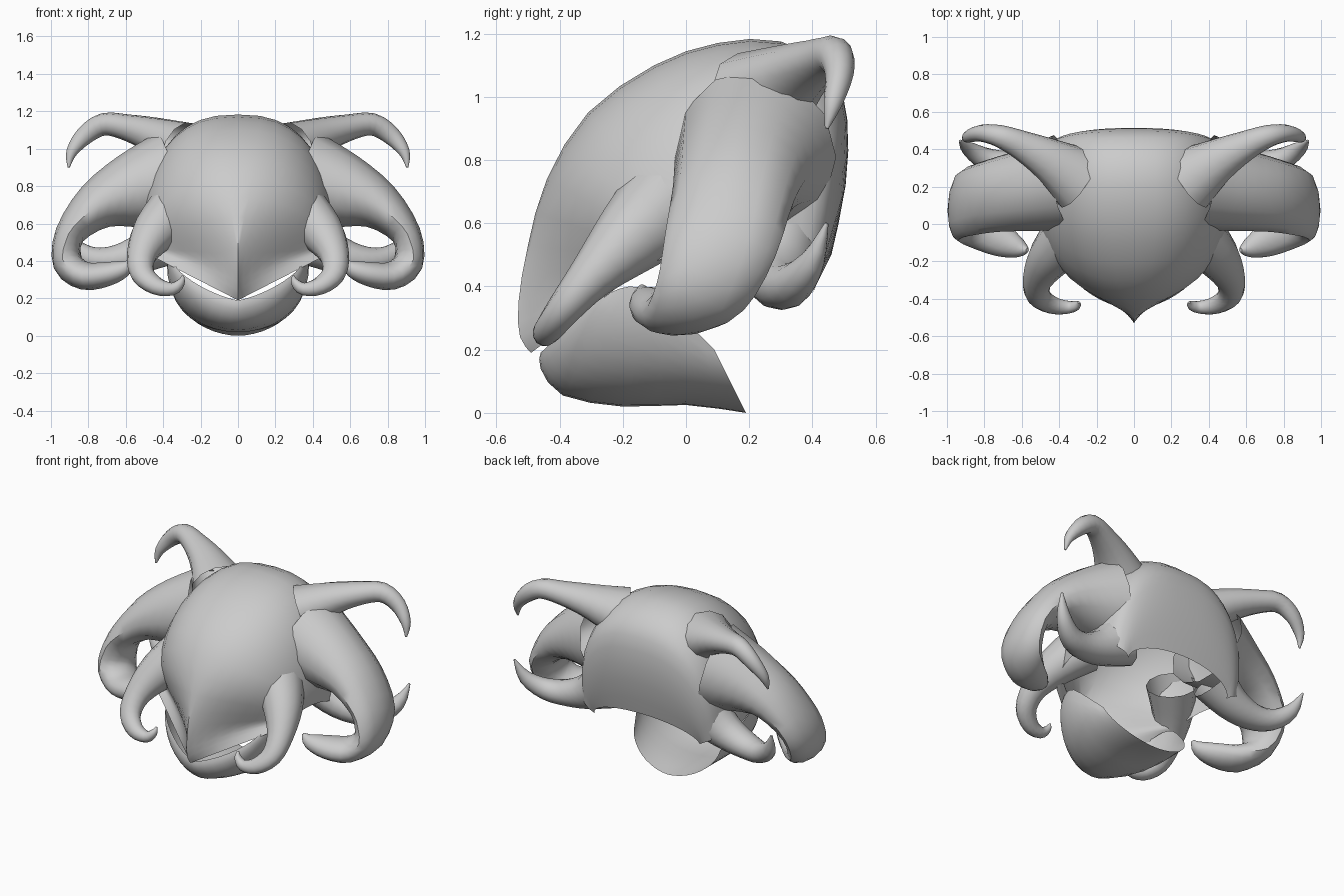
import bpy, math
from mathutils import Vector


def spline(rows, steps):
    """Catmull-Rom interpolation of equal-length tuples."""
    out = []
    for i in range(len(rows) - 1):
        p0, p1 = rows[max(i - 1, 0)], rows[i]
        p2, p3 = rows[i + 1], rows[min(i + 2, len(rows) - 1)]
        for s in range(steps):
            t = s / steps
            out.append([0.5 * (2 * b + (c - a) * t + (2 * a - 5 * b + 4 * c - d) * t * t
                               + (3 * b - a - 3 * c + d) * t ** 3)
                        for a, b, c, d in zip(p0, p1, p2, p3)])
    out.append(list(rows[-1]))
    return out


def make(name, verts, faces):
    """Create the right half and mirror it across x."""
    me = bpy.data.meshes.new(name)
    me.from_pydata(verts, [], faces)
    ob = bpy.data.objects.new(name, me)
    bpy.context.collection.objects.link(ob)
    bpy.context.view_layer.objects.active = ob
    for o in bpy.context.selected_objects:
        o.select_set(False)
    ob.select_set(True)
    m = ob.modifiers.new("mirror", 'MIRROR')
    m.use_clip = True
    m.merge_threshold = 0.0005
    bpy.ops.object.modifier_apply(modifier=m.name)
    bpy.ops.object.shade_smooth_by_angle(angle=math.radians(50))
    return ob


def shell(name, rows, flip=False, cols=10, steps=2):
    """Loft of arches: centre (y, z), side edge (x, y, z), arch exponent."""
    verts, faces = [], []
    sections = spline(rows, steps)
    for yc, zc, xe, ye, ze, p in sections:
        for j in range(cols + 1):
            t = math.pi / 2 * j / cols
            s = math.sin(t) ** p
            c = max(math.cos(t), 0) ** p if j < cols else 0
            verts.append((xe * s, ye + (yc - ye) * c, ze + (zc - ze) * c))
    w = cols + 1
    for i in range(len(sections) - 1):
        for j in range(cols):
            f = (i * w + j, i * w + j + 1, (i + 1) * w + j + 1, (i + 1) * w + j)
            faces.append(f[::-1] if flip else f)
    return make(name, verts, faces)


def horn(name, rows, ref, sides=12, steps=3):
    """Tapered tube: x, y, z, radius along ref, radius across."""
    pts = spline(rows, steps)
    verts, faces = [], []
    for i, (x, y, z, ra, rb) in enumerate(pts):
        a, b = pts[max(i - 1, 0)], pts[min(i + 1, len(pts) - 1)]
        tan = (Vector(b[:3]) - Vector(a[:3])).normalized()
        u = Vector(ref)
        u = (u - tan * u.dot(tan)).normalized()
        v = tan.cross(u)
        for k in range(sides):
            t = 2 * math.pi * k / sides
            verts.append(Vector((x, y, z)) + u * ra * math.cos(t) + v * rb * math.sin(t))
    for i in range(len(pts) - 1):
        for k in range(sides):
            n = (k + 1) % sides
            faces.append((i * sides + k, i * sides + n, (i + 1) * sides + n, (i + 1) * sides + k))
    faces.append(tuple((len(pts) - 1) * sides + k for k in range(sides)))
    return make(name, verts, faces)


# Skull: beak edge, nose and sockets, brow, crown, back
shell("skull", [
    (-0.49, 0.19, 0.43, -0.20, 0.41, 2.0),
    (-0.525, 0.24, 0.44, -0.18, 0.43, 2.3),
    (-0.53, 0.35, 0.45, -0.15, 0.45, 2.3),
    (-0.50, 0.53, 0.48, -0.10, 0.48, 1.8),
    (-0.44, 0.74, 0.50, 0.00, 0.50, 1.15),
    (-0.31, 0.95, 0.52, 0.10, 0.50, 0.95),
    (-0.10, 1.10, 0.53, 0.18, 0.48, 0.85),
    (0.10, 1.17, 0.52, 0.26, 0.46, 0.8),
    (0.30, 1.175, 0.50, 0.33, 0.45, 0.8),
    (0.46, 1.08, 0.48, 0.38, 0.44, 0.8),
    (0.51, 0.93, 0.45, 0.40, 0.42, 0.8),
    (0.505, 0.72, 0.41, 0.41, 0.40, 0.9),
    (0.46, 0.50, 0.38, 0.40, 0.38, 1.0)])

# Lower jaw: lip, chin, floor, open rear edge
shell("lower_jaw", [
    (-0.46, 0.19, 0.33, -0.27, 0.37, 1.5),
    (-0.46, 0.14, 0.35, -0.24, 0.38, 1.3),
    (-0.39, 0.055, 0.37, -0.18, 0.40, 1.1),
    (-0.20, 0.02, 0.38, -0.10, 0.38, 0.95),
    (0.00, 0.025, 0.35, 0.00, 0.29, 0.9),
    (0.19, 0.00, 0.31, 0.09, 0.20, 1.1)], flip=True)

# Upper horns, sweeping out and hooking down
horn("upper_horn", [
    (0.30, 0.24, 1.00, 0.18, 0.15),
    (0.45, 0.34, 1.07, 0.12, 0.10),
    (0.60, 0.42, 1.115, 0.08, 0.07),
    (0.72, 0.47, 1.13, 0.06, 0.06),
    (0.82, 0.485, 1.07, 0.045, 0.05),
    (0.89, 0.465, 0.98, 0.03, 0.03),
    (0.905, 0.445, 0.90, 0.006, 0.006)], (0, 1, 0))

# Large flat side horns curling under
horn("side_horn", [
    (0.38, 0.22, 0.82, 0.26, 0.27),
    (0.58, 0.18, 0.77, 0.22, 0.20),
    (0.76, 0.15, 0.69, 0.195, 0.13),
    (0.90, 0.11, 0.54, 0.18, 0.08),
    (0.91, 0.05, 0.39, 0.15, 0.08),
    (0.82, -0.02, 0.32, 0.12, 0.075),
    (0.70, -0.09, 0.33, 0.09, 0.065),
    (0.61, -0.13, 0.36, 0.05, 0.045),
    (0.57, -0.14, 0.40, 0.01, 0.01)], (0, 1, 0))

# Small front horns curling inward beside the beak
horn("front_horn", [
    (0.34, -0.06, 0.66, 0.16, 0.15),
    (0.45, -0.18, 0.55, 0.12, 0.12),
    (0.515, -0.30, 0.43, 0.075, 0.08),
    (0.51, -0.385, 0.33, 0.055, 0.065),
    (0.435, -0.435, 0.265, 0.045, 0.05),
    (0.35, -0.445, 0.25, 0.035, 0.035),
    (0.305, -0.435, 0.285, 0.025, 0.022),
    (0.295, -0.42, 0.32, 0.006, 0.006)], (0, 0.7, -0.7))

# Rear lower horns with upturned tips
horn("rear_horn", [
    (0.36, 0.30, 0.54, 0.13, 0.16),
    (0.50, 0.29, 0.45, 0.11, 0.11),
    (0.65, 0.30, 0.405, 0.09, 0.08),
    (0.78, 0.34, 0.41, 0.065, 0.065),
    (0.88, 0.40, 0.48, 0.04, 0.045),
    (0.93, 0.445, 0.60, 0.006, 0.006)], (0, 1, 0))
